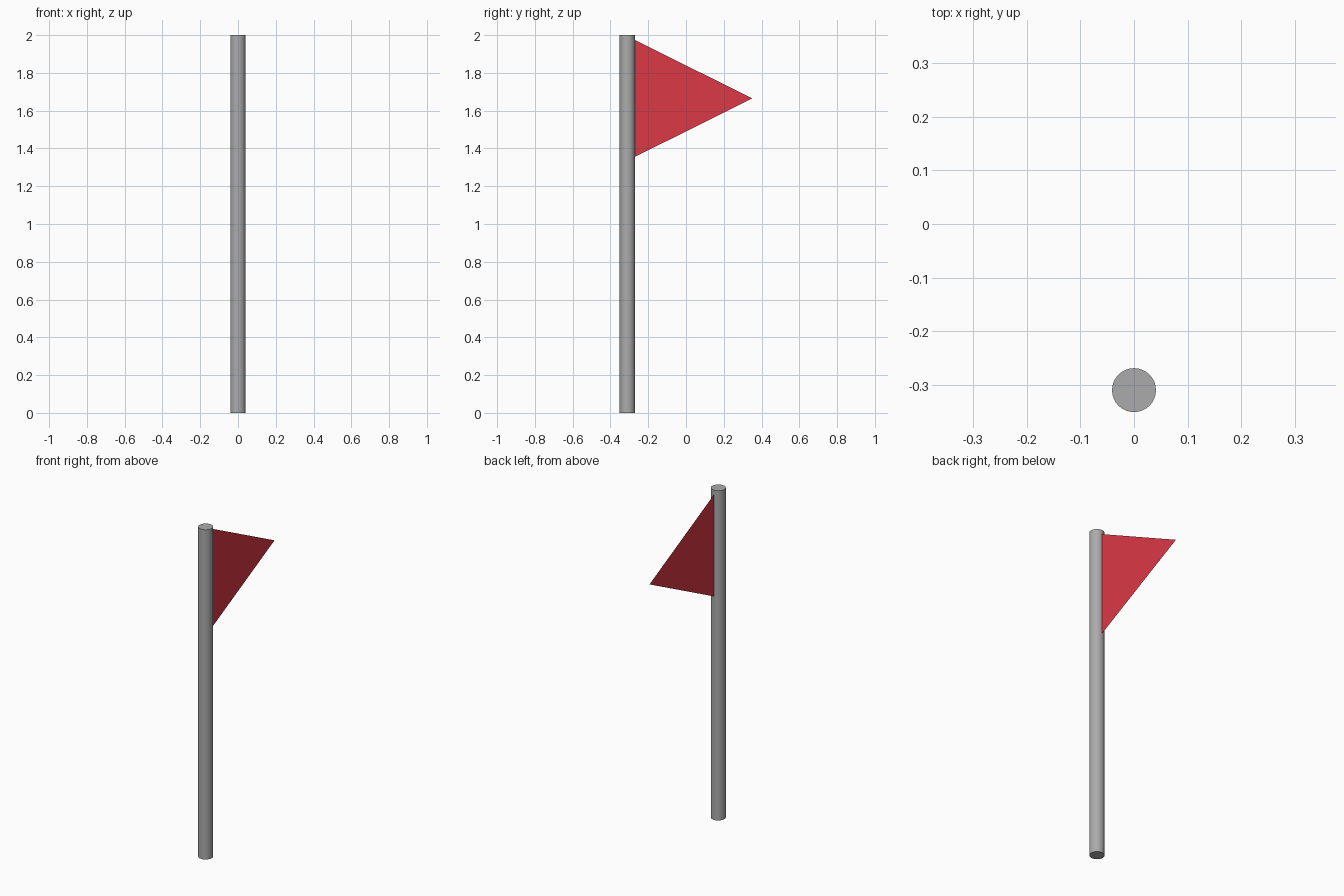
import bpy
import math

cube = bpy.data.objects.get("Cube")
if cube:
    bpy.data.objects.remove(cube, do_unlink=True)

HEIGHT = 2.0
RADIUS = 0.041
POLE_Y = -0.31


def make_material(name, color):
    mat = bpy.data.materials.new(name)
    mat.use_nodes = True
    mat.diffuse_color = color
    mat.node_tree.nodes["Principled BSDF"].inputs["Base Color"].default_value = color
    return mat


grey = make_material("pole grey", (0.41, 0.41, 0.415, 1))
red = make_material("flag red", (0.71, 0.04, 0.06, 1))

# Pole: smooth round shaft with flat caps
bpy.ops.mesh.primitive_cylinder_add(vertices=32, radius=RADIUS, depth=HEIGHT,
                                    location=(0, POLE_Y, HEIGHT / 2))
pole = bpy.context.object
pole.name = "pole"
pole.data.materials.append(grey)
bpy.ops.object.shade_smooth_by_angle(angle=math.radians(40))

# Pennant: a single flat triangle attached along the back of the pole
hoist_y = POLE_Y + RADIUS - 0.002
mesh = bpy.data.meshes.new("pennant")
mesh.from_pydata([(0, hoist_y, 1.355), (0, 0.35, 1.665), (0, hoist_y, 1.975)],
                 [], [(0, 1, 2)])
mesh.materials.append(red)
pennant = bpy.data.objects.new("pennant", mesh)
bpy.context.collection.objects.link(pennant)
